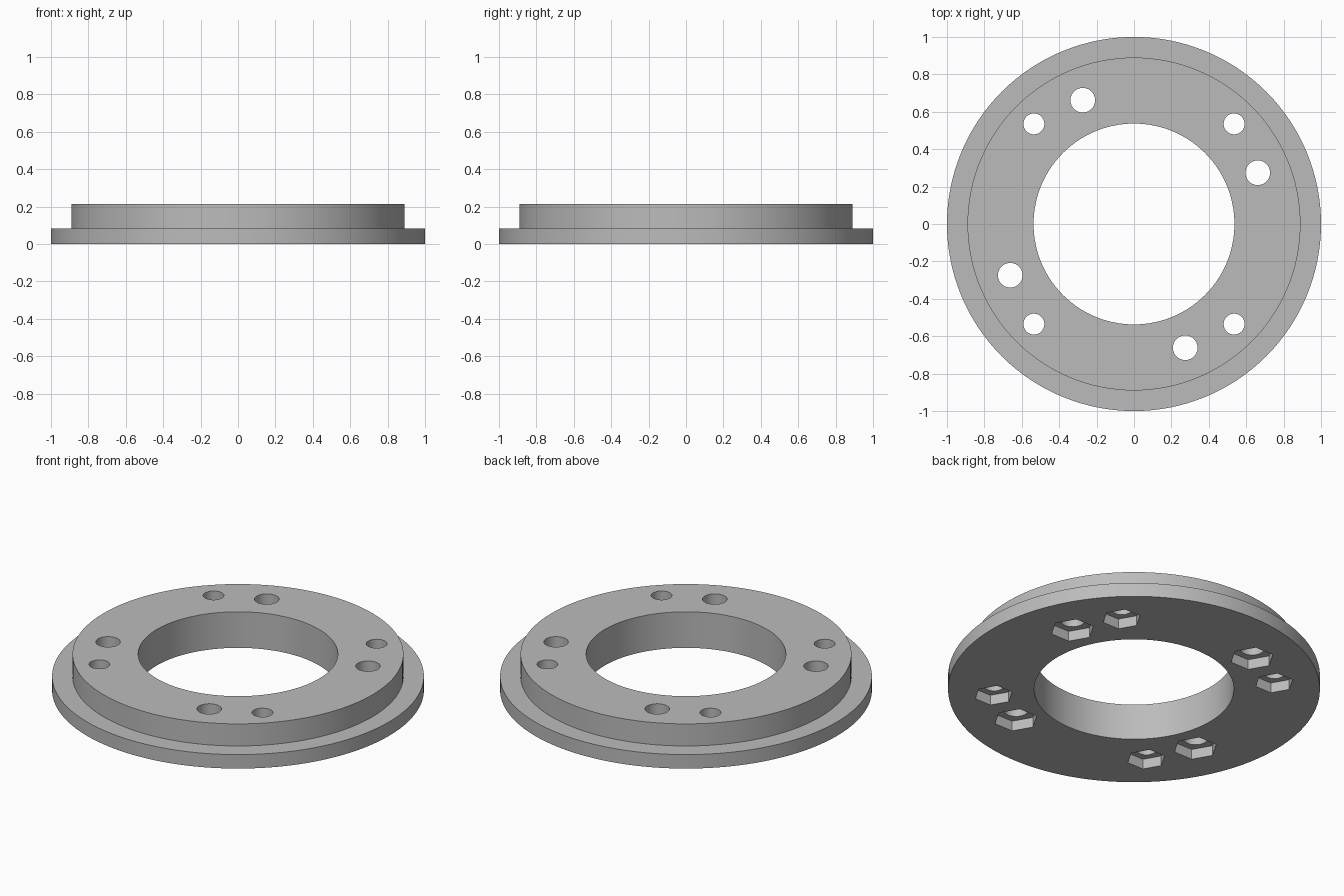
import bpy
import bmesh
from math import cos, sin, radians
from mathutils import Matrix, Vector

if "Cube" in bpy.data.objects:
    bpy.data.objects.remove(bpy.data.objects["Cube"], do_unlink=True)

SEGMENTS = 128
FLANGE_R, HUB_R, BORE_R = 1.0, 0.89, 0.537
FLANGE_TOP, HUB_TOP = 0.083, 0.214
POCKET_DEPTH = 0.06

# Bolt circles: radius, first angle, hole radius, hex pocket radius
BOLT_CIRCLES = [
    (0.757, 45.0, 0.056, 0.105),
    (0.716, 22.5, 0.066, 0.119),
]


def make_object(name, bm):
    bmesh.ops.recalc_face_normals(bm, faces=bm.faces)
    mesh = bpy.data.meshes.new(name)
    bm.to_mesh(mesh)
    bm.free()
    obj = bpy.data.objects.new(name, mesh)
    bpy.context.collection.objects.link(obj)
    return obj


def add_prism(bm, x, y, radius, sides, bottom, top):
    """Upright prism whose first corner points along +x."""
    ring = [bm.verts.new((x + radius * cos(radians(360 * i / sides)),
                          y + radius * sin(radians(360 * i / sides)), bottom))
            for i in range(sides)]
    face = bm.faces.new(ring)
    grown = bmesh.ops.extrude_face_region(bm, geom=[face])["geom"]
    verts = [g for g in grown if isinstance(g, bmesh.types.BMVert)]
    bmesh.ops.translate(bm, verts=verts, vec=(0, 0, top - bottom))


def subtract(target, cutter):
    cutter.hide_render = True
    mod = target.modifiers.new("cut", "BOOLEAN")
    mod.operation = "DIFFERENCE"
    mod.solver = "EXACT"
    mod.object = cutter
    bpy.context.view_layer.objects.active = target
    bpy.ops.object.modifier_apply(modifier=mod.name)
    bpy.data.objects.remove(cutter, do_unlink=True)


# Stepped ring, turned from its cross-section
bm = bmesh.new()
profile = [(BORE_R, 0), (FLANGE_R, 0), (FLANGE_R, FLANGE_TOP),
           (HUB_R, FLANGE_TOP), (HUB_R, HUB_TOP), (BORE_R, HUB_TOP)]
verts = [bm.verts.new((r, 0, z)) for r, z in profile]
edges = [bm.edges.new((v, verts[i - 1])) for i, v in enumerate(verts)]
bmesh.ops.spin(bm, geom=verts + edges, cent=(0, 0, 0), axis=(0, 0, 1),
               angle=radians(360), steps=SEGMENTS, use_merge=True)
bmesh.ops.remove_doubles(bm, verts=bm.verts, dist=1e-5)
ring = make_object("flanged_ring", bm)

# Through holes, and hex nut pockets in the underside
holes, pockets = bmesh.new(), bmesh.new()
for circle_r, start, hole_r, hex_r in BOLT_CIRCLES:
    for k in range(4):
        centre = Matrix.Rotation(radians(start + 90 * k), 3, "Z") @ Vector((circle_r, 0, 0))
        add_prism(holes, centre.x, centre.y, hole_r, 40, -0.1, 0.4)
        add_prism(pockets, centre.x, centre.y, hex_r, 6, -0.1, POCKET_DEPTH)
subtract(ring, make_object("pocket_cutter", pockets))
subtract(ring, make_object("hole_cutter", holes))

# Plain grey finish
grey = bpy.data.materials.new("plain_grey")
grey.use_nodes = True
colour = (0.5, 0.5, 0.5, 1.0)
grey.diffuse_color = colour
grey.node_tree.nodes["Principled BSDF"].inputs["Base Color"].default_value = colour
ring.data.materials.clear()
ring.data.materials.append(grey)

bpy.ops.object.select_all(action="DESELECT")
ring.select_set(True)
bpy.context.view_layer.objects.active = ring
bpy.ops.object.shade_smooth_by_angle(angle=radians(30))
